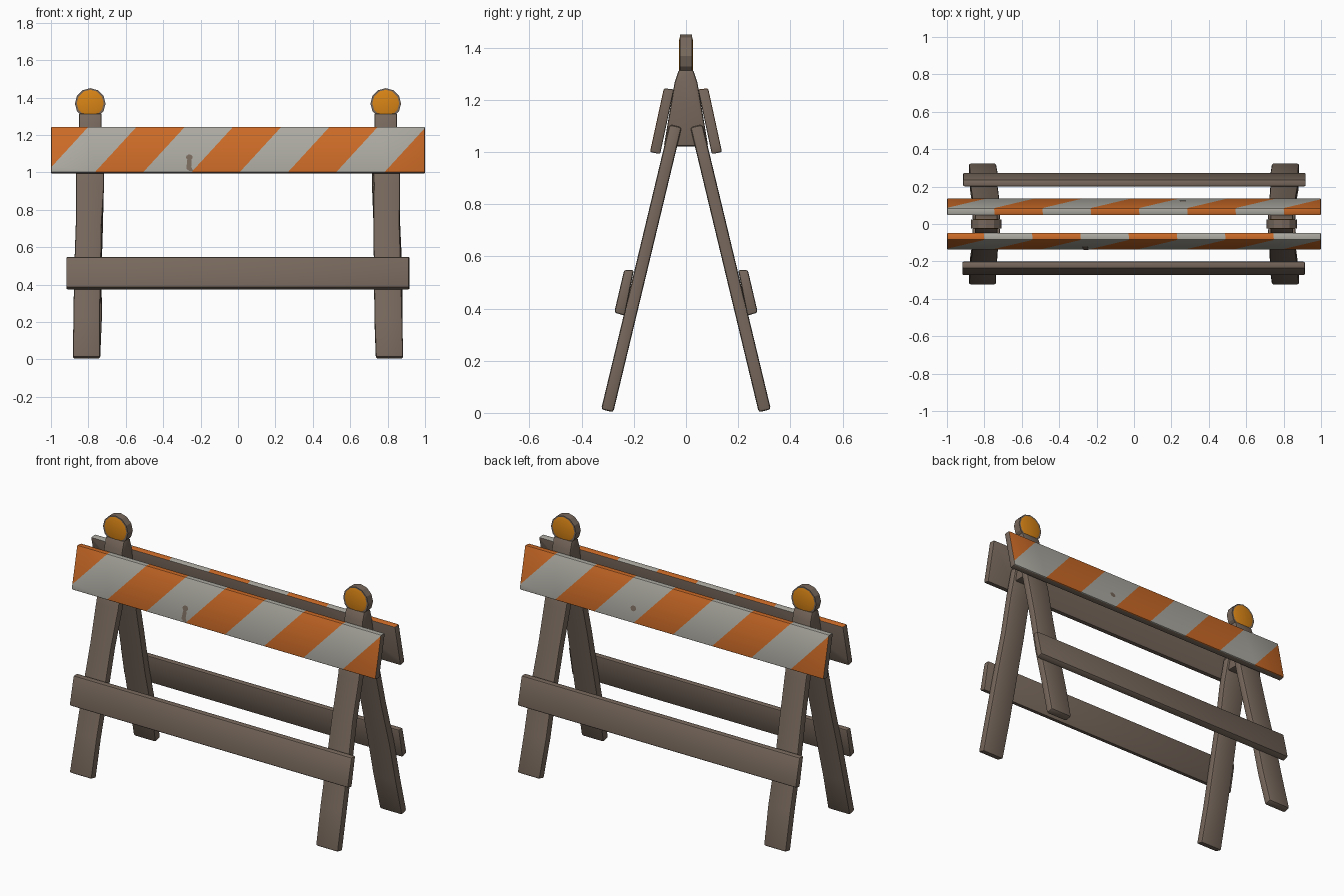
import bpy, bmesh, math, random
from mathutils import Vector, Matrix

if "Cube" in bpy.data.objects:
    bpy.data.objects.remove(bpy.data.objects["Cube"])

random.seed(4)


def material(name, rgb):
    m = bpy.data.materials.new(name)
    m.diffuse_color = (*rgb, 1)
    m.use_nodes = True
    m.node_tree.nodes["Principled BSDF"].inputs["Base Color"].default_value = m.diffuse_color
    return m


WOOD = material("weathered wood", (0.185, 0.138, 0.107))
ORANGE = material("orange paint", (0.60, 0.145, 0.02))
WHITE = material("dirty white paint", (0.41, 0.40, 0.355))
AMBER = material("amber lens", (0.70, 0.235, 0.008))


def finish(name, bm, mats, turned=False, angle=35):
    """Turn a bmesh into an object; turned = rotated half a turn to the back."""
    if turned:
        bm.transform(Matrix.Rotation(math.pi, 4, 'Z'))
    me = bpy.data.meshes.new(name)
    bm.to_mesh(me)
    bm.free()
    for m in mats:
        me.materials.append(m)
    me.shade_smooth()
    me.set_sharp_from_angle(angle=math.radians(angle))
    ob = bpy.data.objects.new(name, me)
    bpy.context.collection.objects.link(ob)
    return ob


def loft(rings, bevel):
    """Closed solid through matching rings of points, with rounded long edges."""
    bm = bmesh.new()
    vs = [[bm.verts.new(p) for p in r] for r in rings]
    n = len(rings[0])
    for a, b in zip(vs, vs[1:]):
        for i in range(n):
            j = (i + 1) % n
            bm.faces.new((a[i], a[j], b[j], b[i]))
    bm.faces.new(vs[0][::-1])
    bm.faces.new(vs[-1])
    bmesh.ops.recalc_face_normals(bm, faces=bm.faces)
    sharp = [e for e in bm.edges if e.calc_face_angle(0) > 0.6]
    bmesh.ops.bevel(bm, geom=sharp, offset=bevel, segments=2, profile=0.5, affect='EDGES')
    return bm


def prism(profile, x0, x1, bevel):
    """Extrude a (y, z) profile along x."""
    return loft([[Vector((x, y, z)) for y, z in profile] for x in (x0, x1)], bevel)


def leg(side):
    """Slightly uneven plank leaning in towards the top."""
    a, b = Vector((side * 0.81, -0.302, 0.008)), Vector((side * 0.79, -0.04, 1.10))
    d = (b - a).normalized()
    across = Vector((1, 0, 0))
    thick = d.cross(across).normalized()
    rings = []
    for t in (0, 0.2, 0.42, 0.65, 0.85, 1):
        w, h = 0.073, 0.024
        off = 0
        if 0 < t < 1:
            w += random.uniform(-0.004, 0.003)
            off = random.uniform(-0.004, 0.004)
        c = a.lerp(b, t) + across * off
        rings.append([c + across * w * i + thick * h * j
                      for i, j in ((-1, -1), (1, -1), (1, 1), (-1, 1))])
    return loft(rings, 0.01)


def striped_panel():
    """Tilted board, cut along slanted lines; outer face and edge are painted."""
    bm = prism([(-0.138, 1.0), (-0.085, 1.244), (-0.046, 1.24), (-0.099, 0.992)],
               -1, 1, 0.006)
    step, lean = 0.258, 0.225 / 0.245
    for k in range(-5, 5):
        bmesh.ops.bisect_plane(bm, geom=bm.verts[:] + bm.edges[:] + bm.faces[:],
                               plane_co=(0.008 + step * k, 0, 1),
                               plane_no=(1, 0, -lean))
    bm.normal_update()
    for f in bm.faces:
        c, n = f.calc_center_median(), f.normal
        if abs(n.x) < 0.6 and (n.y < -0.4 or n.z > 0.5):
            k = math.floor((c.x - lean * (c.z - 1) - 0.008) / step)
            f.material_index = 2 if k % 2 == 0 else 1
    return bm


def chip(drip):
    """Thin patch of bare wood where the paint is gone."""
    bm = bmesh.new()

    def patch(pts):
        bm.faces.new([bm.verts.new((x, -0.141 + (z - 1) * 0.217, z)) for x, z in pts])
    patch([(-0.26 + 0.018 * math.cos(i * math.tau / 10),
            1.08 + 0.016 * math.sin(i * math.tau / 10)) for i in range(10)])
    if drip:
        patch([(-0.276, 1.02), (-0.262, 1.008), (-0.24, 1.008), (-0.25, 1.03),
               (-0.248, 1.066), (-0.272, 1.066)])
    return bm


# Front and back halves of the A-frame
for label, turned in (("front", False), ("back", True)):
    finish(label + "_striped_panel", striped_panel(), [WOOD, ORANGE, WHITE], turned)
    finish(label + "_paint_chip", chip(not turned), [WOOD], turned)
    rail = prism([(-0.275, 0.385), (-0.237, 0.548), (-0.2, 0.548), (-0.235, 0.372)],
                 -0.918, 0.914, 0.008)
    finish(label + "_lower_rail", rail, [WOOD], turned)
    for name, s in (("left", -1), ("right", 1)):
        finish(f"{label}_{name}_leg", leg(s), [WOOD], turned)


def disc(bm, x, z, depth, r1, r2, y, direction, sides=12):
    """Round slab or frustum with its axis along y."""
    rot = Matrix.Rotation(direction * -math.pi / 2, 4, 'X')
    return bmesh.ops.create_cone(bm, cap_ends=True, segments=sides, radius1=r1,
                                 radius2=r2, depth=depth,
                                 matrix=Matrix.Translation((x, y, z)) @ rot)


# Post blocks joining the legs, with a warning lamp on top of each
for name, s in (("left", -1), ("right", 1)):
    x = s * 0.79
    post = prism([(-0.085, 1.022), (-0.044, 1.265), (-0.028, 1.315),
                  (0.028, 1.315), (0.044, 1.265), (0.085, 1.022)],
                 x - 0.061, x + 0.061, 0.008)
    finish(name + "_post_block", post, [WOOD])

    lamp = bmesh.new()
    disc(lamp, x, 1.368, 0.046, 0.082, 0.082, 0, 1)
    finish(name + "_lamp_housing", lamp, [WOOD], angle=20)

    lens = bmesh.new()
    for d in (-1, 1):
        disc(lens, x, 1.37, 0.005, 0.073, 0.055, d * 0.0252, d)
    finish(name + "_lamp_lenses", lens, [AMBER])
